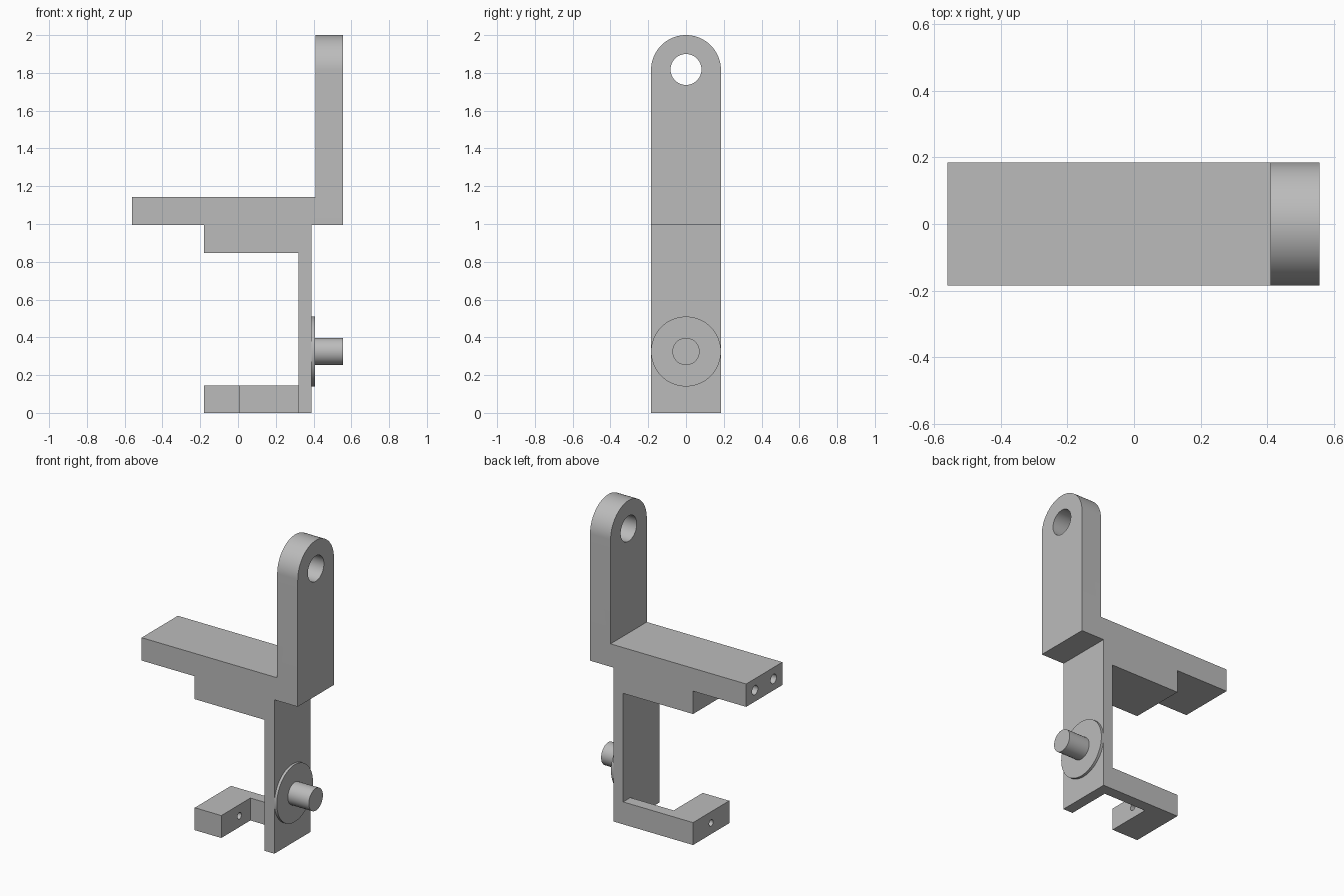
import bpy
import bmesh
from math import sin, cos, pi
from mathutils import Matrix, Vector

cube = bpy.data.objects.get("Cube")
if cube:
    bpy.data.objects.remove(cube, do_unlink=True)

GREY = (0.5, 0.5, 0.5, 1)
metal = bpy.data.materials.new("plain grey")
metal.use_nodes = True
metal.diffuse_color = GREY
metal.node_tree.nodes["Principled BSDF"].inputs["Base Color"].default_value = GREY

HALF = 0.185      # half depth of the bracket
TOP = 1.815       # centre height of the rounded end
PIN_Z = 0.325     # height of the pin


def prism(name, points, sweep):
    """Extrude a closed outline of 3D points along the sweep vector."""
    bm = bmesh.new()
    face = bm.faces.new([bm.verts.new(p) for p in points])
    out = bmesh.ops.extrude_face_region(bm, geom=[face])
    moved = [v for v in out["geom"] if isinstance(v, bmesh.types.BMVert)]
    bmesh.ops.translate(bm, verts=moved, vec=Vector(sweep))
    bmesh.ops.recalc_face_normals(bm, faces=bm.faces)
    mesh = bpy.data.meshes.new(name)
    bm.to_mesh(mesh)
    bm.free()
    obj = bpy.data.objects.new(name, mesh)
    bpy.context.collection.objects.link(obj)
    mesh.materials.append(metal)
    return obj


def rod(name, x0, x1, y, z, radius, sides=48):
    """Cylinder lying along x."""
    ring = [(x0, y + radius * cos(2 * pi * i / sides), z + radius * sin(2 * pi * i / sides))
            for i in range(sides)]
    return prism(name, ring, (x1 - x0, 0, 0))


def activate(obj):
    bpy.ops.object.select_all(action="DESELECT")
    obj.select_set(True)
    bpy.context.view_layer.objects.active = obj


def combine(obj, tool, operation):
    """Apply a boolean and discard the tool."""
    tool.hide_render = True
    mod = obj.modifiers.new("cut", "BOOLEAN")
    mod.operation = operation
    mod.solver = "EXACT"
    mod.object = tool
    activate(obj)
    bpy.ops.object.modifier_apply(modifier=mod.name)
    bpy.data.objects.remove(tool, do_unlink=True)


# Bracket: side outline, trimmed to a round-topped silhouette
outline = [(-0.18, 0), (0.39, 0), (0.39, 0.995), (0.557, 0.995), (0.557, 2.1),
           (0.41, 2.1), (0.41, 1.143), (-0.56, 1.143), (-0.56, 0.995),
           (-0.18, 0.995), (-0.18, 0.847), (0.32, 0.847), (0.32, 0.145), (-0.18, 0.145)]
bracket = prism("bracket", [(x, -0.3, z) for x, z in outline], (0, 0.6, 0))

arc = [(-1, HALF * cos(pi * i / 48), TOP + HALF * sin(pi * i / 48)) for i in range(49)]
silhouette = prism("silhouette_tool", [(-1, -HALF, -0.1), (-1, HALF, -0.1)] + arc, (2, 0, 0))
combine(bracket, silhouette, "INTERSECT")

# Notch that leaves the foot as a hook on a narrow arm
notch = [(0.01, -0.3, -0.1), (0.32, -0.3, -0.1), (0.32, 0.112, -0.1), (0.01, 0.112, -0.1)]
combine(bracket, prism("notch_tool", notch, (0, 0, 0.4)), "DIFFERENCE")

# Eye hole, foot screw hole and the pair of holes in the platform end
combine(bracket, rod("eye_tool", 0.3, 0.7, 0, 1.818, 0.082), "DIFFERENCE")
combine(bracket, rod("foot_hole_tool", -0.3, 0.1, 0, 0.0725, 0.021, 24), "DIFFERENCE")
for side in (-1, 1):
    combine(bracket, rod("end_hole_tool", -0.7, -0.26, side * 0.095, 1.069, 0.03, 24), "DIFFERENCE")

# Washer and pin on the outer face
washer = rod("washer", 0.385, 0.407, 0, PIN_Z, HALF, 64)
pin = rod("pin", 0.4, 0.557, 0, PIN_Z, 0.072)

for part in (bracket, washer, pin):
    activate(part)
    bpy.ops.object.shade_smooth_by_angle(angle=pi / 6)
